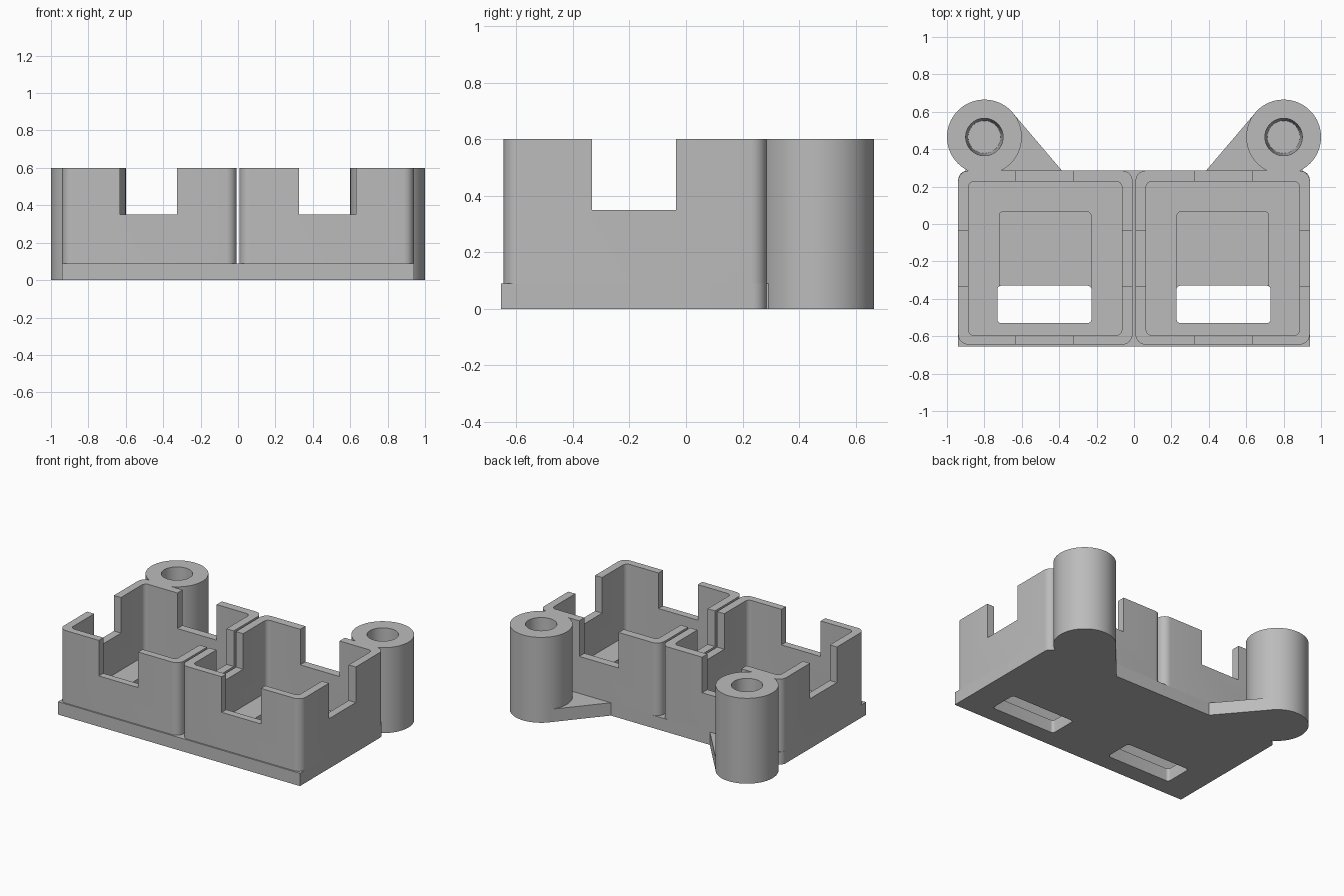
import bpy, bmesh
from math import sin, cos, pi, radians

cube = bpy.data.objects.get("Cube")
if cube:
    bpy.data.objects.remove(cube)

grey = bpy.data.materials.new("plain grey")
grey.use_nodes = True
colour = (0.5, 0.5, 0.5, 1)
grey.diffuse_color = colour
grey.node_tree.nodes["Principled BSDF"].inputs["Base Color"].default_value = colour

PLATE, TOP, SILL = 0.09, 0.6, 0.35


def finish(name, bm):
    bmesh.ops.recalc_face_normals(bm, faces=bm.faces)
    mesh = bpy.data.meshes.new(name)
    bm.to_mesh(mesh)
    bm.free()
    mesh.materials.append(grey)
    ob = bpy.data.objects.new(name, mesh)
    bpy.context.collection.objects.link(ob)
    return ob


def prism(name, points, z0, z1):
    bm = bmesh.new()
    face = bm.faces.new([bm.verts.new((x, y, z0)) for x, y in points])
    top = bmesh.ops.extrude_face_region(bm, geom=[face])
    verts = [v for v in top["geom"] if isinstance(v, bmesh.types.BMVert)]
    bmesh.ops.translate(bm, verts=verts, vec=(0, 0, z1 - z0))
    return finish(name, bm)


def rounded(x0, x1, y0, y1, back=0.0, front=0.0, steps=8):
    """Rectangle outline with separate back and front corner radii."""
    x0, x1 = min(x0, x1), max(x0, x1)
    pts = []
    corners = ((x1, y1, -1, -1, back), (x0, y1, 1, -1, back),
               (x0, y0, 1, 1, front), (x1, y0, -1, 1, front))
    for i, (x, y, sx, sy, r) in enumerate(corners):
        if not r:
            pts.append((x, y))
            continue
        for k in range(steps + 1):
            a = pi / 2 * (i + k / steps)
            pts.append((x + r * (sx + cos(a)), y + r * (sy + sin(a))))
    return pts


def cut(ob, cutter):
    mod = ob.modifiers.new("cut", 'BOOLEAN')
    mod.operation, mod.solver, mod.object = 'DIFFERENCE', 'EXACT', cutter
    activate(ob)
    bpy.ops.object.modifier_apply(modifier=mod.name)
    bpy.data.objects.remove(cutter)


def activate(ob):
    bpy.ops.object.select_all(action='DESELECT')
    ob.select_set(True)
    bpy.context.view_layer.objects.active = ob


def smooth(ob):
    activate(ob)
    bpy.ops.object.shade_smooth_by_angle(angle=radians(30))


# Base plate, square in front and rounded at the back
plate = prism("base_plate", rounded(-0.94, 0.94, -0.655, 0.285, back=0.05), 0, PLATE)

for side, s in (("left", 1), ("right", -1)):
    # Floor recess and through slot
    cut(plate, prism("recess_cutter", rounded(s * 0.23, s * 0.72, -0.34, 0.065, back=0.02),
                     0.045, 0.2))
    cut(plate, prism("slot_cutter", rounded(s * 0.228, s * 0.73, -0.53, -0.33, 0.02, 0.02),
                     -0.1, 0.2))

    # Open cup with a notch in each wall
    cup = prism(side + "_cup", rounded(s * 0.008, s * 0.94, -0.645, 0.285, 0.055, 0.055),
                PLATE, TOP)
    cut(cup, prism("cavity_cutter", rounded(s * 0.065, s * 0.885, -0.595, 0.227, 0.03, 0.03),
                   0, 0.8))
    cut(cup, prism("front_back_cutter", rounded(s * 0.325, s * 0.63, -0.8, 0.5), SILL, 0.8))
    cut(cup, prism("side_cutter", rounded(s * -0.1, s * 1.1, -0.333, -0.035), SILL, 0.8))
    smooth(cup)

    # Post with a slightly tapered blind hole
    bm = bmesh.new()
    profile = ((0, 0), (0.2, 0), (0.2, TOP), (0.1, TOP), (0.087, 0.1), (0, 0.1))
    vs = [bm.verts.new((r, 0, z)) for r, z in profile]
    edges = [bm.edges.new(pair) for pair in zip(vs, vs[1:])]
    bmesh.ops.spin(bm, geom=vs + edges, cent=(0, 0, 0), axis=(0, 0, 1),
                   angle=2 * pi, steps=64)
    bmesh.ops.remove_doubles(bm, verts=bm.verts, dist=0.0001)
    bmesh.ops.translate(bm, verts=bm.verts, vec=(s * 0.8, 0.465, 0))
    smooth(finish(side + "_post", bm))

    # Web joining the post to the plate
    prism(side + "_web", [(s * x, y) for x, y in (
        (0.9, 0.24), (0.385, 0.24), (0.385, 0.285), (0.648, 0.594), (0.8, 0.465),
        (0.9, 0.3))], 0, PLATE)

smooth(plate)
